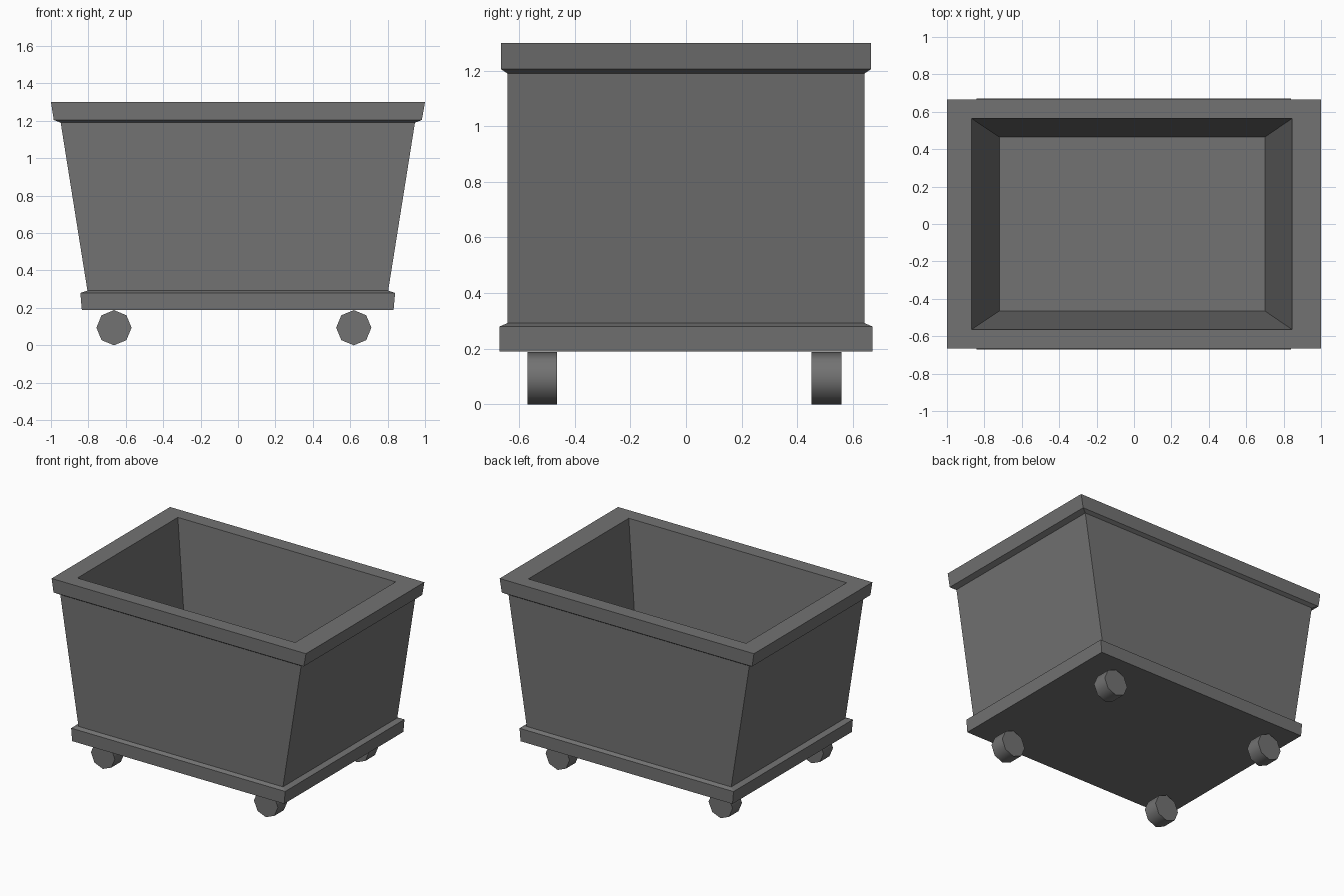
import bpy, bmesh
from math import pi
from mathutils import Matrix

if "Cube" in bpy.data.objects:
    bpy.data.objects.remove(bpy.data.objects["Cube"])

# Dark grey paint
paint = bpy.data.materials.new("dark_grey")
paint.diffuse_color = (0.17, 0.17, 0.17, 1)
paint.use_nodes = True
paint.node_tree.nodes["Principled BSDF"].inputs["Base Color"].default_value = paint.diffuse_color


def finish(bm, name, smooth=False):
    bmesh.ops.recalc_face_normals(bm, faces=bm.faces)
    mesh = bpy.data.meshes.new(name)
    bm.to_mesh(mesh)
    bm.free()
    mesh.materials.append(paint)
    obj = bpy.data.objects.new(name, mesh)
    bpy.context.collection.objects.link(obj)
    if smooth:
        bpy.context.view_layer.objects.active = obj
        obj.select_set(True)
        bpy.ops.object.shade_smooth_by_angle(angle=pi / 3)
        obj.select_set(False)
    return obj


def loft(name, rings):
    """Skin a stack of rectangles (x min, x max, half depth, z), capped at both ends."""
    bm = bmesh.new()
    loops = [[bm.verts.new(p) for p in ((a, -y, z), (b, -y, z), (b, y, z), (a, y, z))]
             for a, b, y, z in rings]
    for lo, hi in zip(loops, loops[1:]):
        for i in range(4):
            j = (i + 1) % 4
            bm.faces.new((lo[i], lo[j], hi[j], hi[i]))
    bm.faces.new(loops[0])
    bm.faces.new(loops[-1])
    return finish(bm, name)


# Tub: base skirt, tapered walls, rim, then down the inside to the floor
loft("tub", [
    (-0.835, 0.832, 0.67, 0.19),
    (-0.843, 0.84, 0.67, 0.28),
    (-0.805, 0.803, 0.642, 0.292),
    (-0.948, 0.946, 0.642, 1.19),
    (-0.985, 0.983, 0.665, 1.205),
    (-1.0, 1.0, 0.665, 1.30),
    (-0.868, 0.845, 0.564, 1.30),
    (-0.72, 0.70, 0.465, 0.24),
])

# Four eight-sided wheels
for side, x in (("left", -0.663), ("right", 0.619)):
    for end, y in (("front", -0.517), ("back", 0.505)):
        bm = bmesh.new()
        bmesh.ops.create_cone(bm, cap_ends=True, segments=8, radius1=0.094,
                              radius2=0.094, depth=0.107,
                              matrix=Matrix.Translation((x, y, 0.094)) @ Matrix.Rotation(pi / 2, 4, 'X'))
        finish(bm, f"{end}_{side}_wheel", smooth=True)
